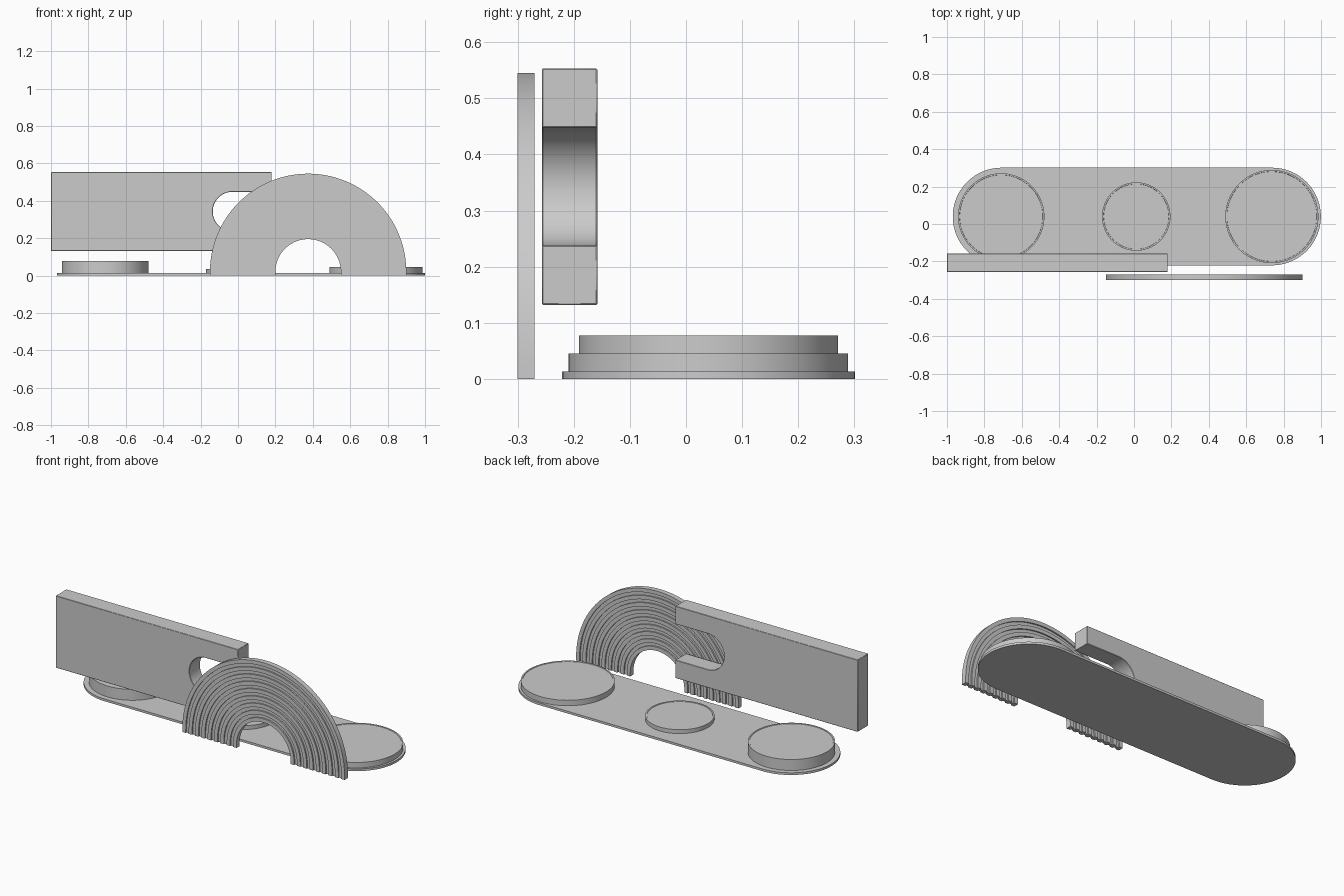
import bpy, bmesh, math
from mathutils import Vector

if "Cube" in bpy.data.objects:
    bpy.data.objects.remove(bpy.data.objects["Cube"])


def arc(cx, cy, r, a0, a1, n):
    """Points on an arc, angles in degrees."""
    return [(cx + r * math.cos(math.radians(a0 + (a1 - a0) * i / n)),
             cy + r * math.sin(math.radians(a0 + (a1 - a0) * i / n))) for i in range(n + 1)]


def finish(name, bm):
    bmesh.ops.recalc_face_normals(bm, faces=bm.faces[:])
    me = bpy.data.meshes.new(name)
    bm.to_mesh(me)
    bm.free()
    me.shade_smooth()
    me.set_sharp_from_angle(angle=math.radians(30))
    ob = bpy.data.objects.new(name, me)
    bpy.context.collection.objects.link(ob)
    return ob


def prism(points, offset):
    """Extrude a closed outline of 3D points along offset; returns bmesh and end face."""
    bm = bmesh.new()
    face = bm.faces.new([bm.verts.new(p) for p in points])
    ext = bmesh.ops.extrude_face_region(bm, geom=[face], use_keep_orig=True)["geom"]
    bmesh.ops.translate(bm, verts=[g for g in ext if isinstance(g, bmesh.types.BMVert)],
                        vec=Vector(offset))
    top = [g for g in ext if isinstance(g, bmesh.types.BMFace)][0]
    bmesh.ops.recalc_face_normals(bm, faces=bm.faces[:])
    return bm, top


# Base plate with round ends
CY, BASE_Z = 0.04, 0.013
outline = arc(0.738, CY, 0.261, -90, 90, 48) + arc(-0.708, CY, 0.261, 90, 270, 48)
bm, _ = prism([(x, y, 0) for x, y in outline], (0, 0, BASE_Z))
finish("base_plate", bm)

# Round pedestals with a thin rim around the top
for name, x, r, top_z in (("left_disc", -0.71, 0.231, 0.077),
                          ("middle_disc", 0.012, 0.183, 0.036),
                          ("right_disc", 0.737, 0.249, 0.045)):
    ring = arc(x, CY, r, 0, 360, 96)[:-1]
    bm, top = prism([(px, py, BASE_Z) for px, py in ring], (0, 0, top_z - BASE_Z))
    bmesh.ops.inset_region(bm, faces=[top], thickness=0.008)
    bmesh.ops.inset_region(bm, faces=[top], thickness=0.001, depth=-0.002)
    finish(name, bm)

# Slotted wall block, slot open at the right end
outline = ([(-1.0, 0.132), (0.18, 0.132), (0.18, 0.238)]
           + arc(-0.03, 0.343, 0.105, 270, 90, 32)
           + [(0.18, 0.448), (0.18, 0.553), (-1.0, 0.553)])
bm, _ = prism([(x, -0.257, z) for x, z in outline], (0, 0.099, 0))
wall = finish("slotted_wall", bm)
bev = wall.modifiers.new("edge_bevel", "BEVEL")
bev.width, bev.segments, bev.limit_method = 0.002, 1, "ANGLE"

# Ribbed arch: stepped cross-section swept over a half circle with short legs
CX, CZ, YM = 0.375, 0.02, -0.285
R_IN, R_OUT, RIBS, RIB_W = 0.175, 0.525, 9, 0.022
pitch = (R_OUT - R_IN - RIB_W) / (RIBS - 1)
front = []
for i in range(RIBS):
    r0 = R_IN + i * pitch
    r1 = r0 + RIB_W
    if i:
        front.append((r0, 0.007))
    front += [(r0, 0.015), (r1, 0.015)]
    if i < RIBS - 1:
        front.append((r1, 0.007))
section = [(r, YM - d) for r, d in front] + [(r, YM + d) for r, d in reversed(front)]

bm = bmesh.new()
stations = [(0, -CZ)] + [(math.pi * i / 80, 0) for i in range(81)] + [(math.pi, -CZ)]
rings = [[bm.verts.new((CX + r * math.cos(a), y, CZ + dz + r * math.sin(a))) for r, y in section]
         for a, dz in stations]
n = len(section)
for ra, rb in zip(rings, rings[1:]):
    for j in range(n):
        k = (j + 1) % n
        bm.faces.new((ra[j], ra[k], rb[k], rb[j]))
bm.faces.new(rings[0])
bm.faces.new(rings[-1])
finish("ribbed_arch", bm)
